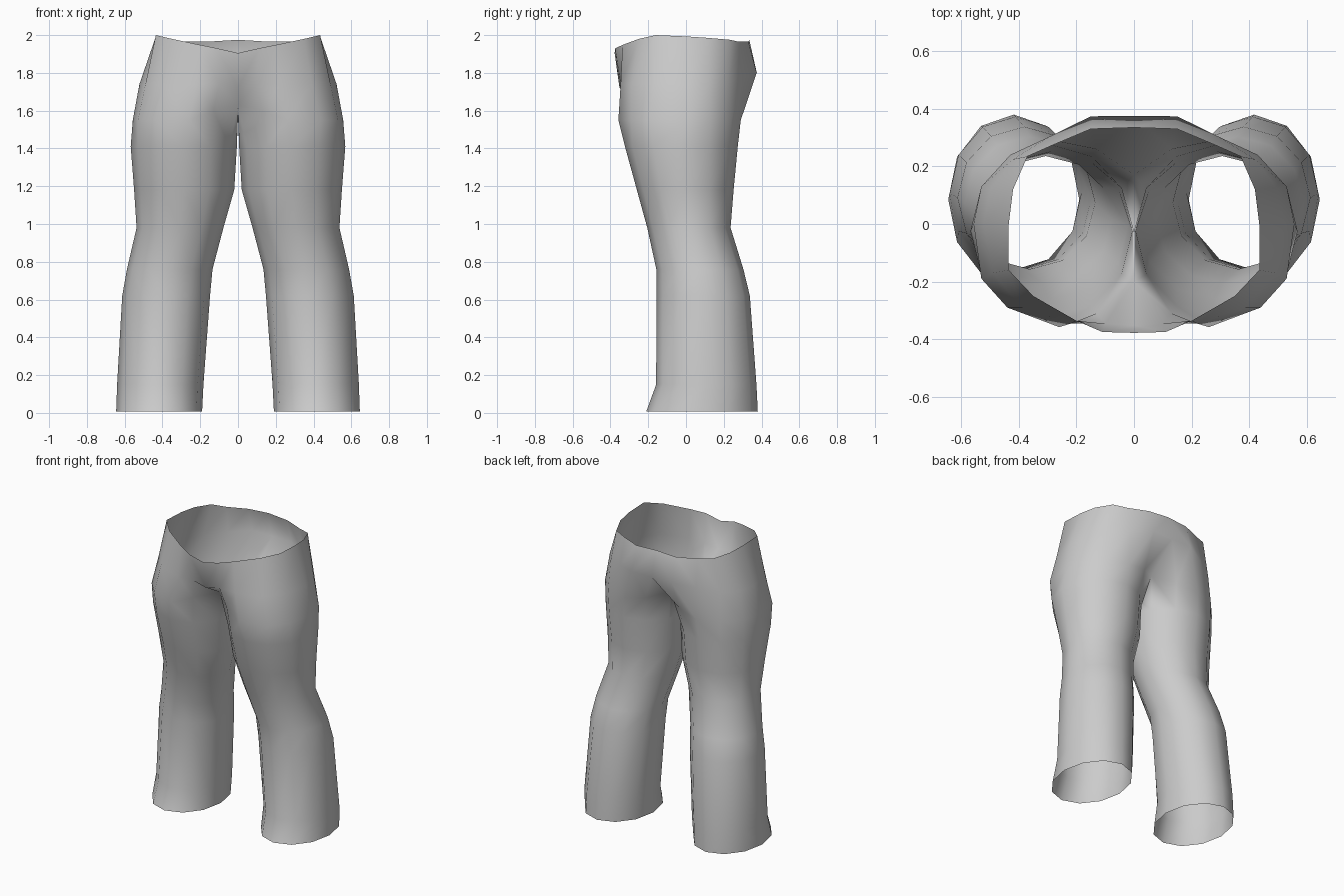
import bpy, bmesh, math

N = 12  # points around each leg; 0 = inner side, 3 = front, 6 = outer side, 9 = back

# Leg sections: height, inner x, outer x, front y, back y
LEG = [
    (0.008, 0.190, 0.645, -0.210, 0.380),
    (0.150, 0.183, 0.640, -0.158, 0.373),
    (0.620, 0.148, 0.613, -0.156, 0.338),
    (0.760, 0.135, 0.588, -0.157, 0.304),
    (0.980, 0.077, 0.537, -0.205, 0.236),
    (1.180, 0.020, 0.550, -0.260, 0.252),
    (1.410, 0.006, 0.568, -0.323, 0.274),
]

# Fork of the legs: full ring whose first, second and last points lie on the centre seam
FORK = [
    (0, -.03, 1.572), (0, -.20, 1.63), (.13, -.31, 1.60), (.26, -.358, 1.55),
    (.44, -.29, 1.55), (.53, -.19, 1.55), (.557, 0, 1.55), (.53, .13, 1.55),
    (.43, .24, 1.55), (.28, .29, 1.55), (.13, .26, 1.58), (0, .17, 1.62),
]

# Hip and waistline: half rings from the front centre to the back centre
HIP = [
    (0, -.352, 1.72), (.10, -.346, 1.74), (.22, -.346, 1.74), (.39, -.29, 1.74),
    (.49, -.17, 1.74), (.522, 0, 1.74), (.50, .12, 1.74), (.42, .225, 1.75),
    (.29, .305, 1.78), (.15, .374, 1.80), (0, .375, 1.80),
]
WAIST = [
    (0, -.378, 1.905), (.11, -.375, 1.93), (.20, -.336, 1.948), (.35, -.25, 1.98),
    (.435, -.16, 2.0), (.435, 0, 1.993), (.42, .12, 1.985), (.37, .235, 1.975),
    (.28, .275, 1.966), (.15, .33, 1.966), (0, .335, 1.975),
]


def leg_ring(z, x0, x1, y0, y1):
    """Oval leg section between the given limits."""
    ring = []
    for k in range(N):
        a = 2 * math.pi * k / N
        ring.append(((x0 + x1) / 2 - (x1 - x0) / 2 * math.cos(a),
                     (y0 + y1) / 2 - (y1 - y0) / 2 * math.sin(a), z))
    return ring


def bridge(bm, low, high, closed):
    """Quads between two rings of equal length."""
    n = len(low)
    for k in range(n if closed else n - 1):
        j = (k + 1) % n
        bm.faces.new((low[k], low[j], high[j], high[k]))


bm = bmesh.new()

# Leg tube up to the fork
rings = [[bm.verts.new(p) for p in r] for r in [leg_ring(*s) for s in LEG] + [FORK]]
for low, high in zip(rings, rings[1:]):
    bridge(bm, low, high, True)

# Half of the seat and waist, open at the centre seam
lower = rings[-1][1:]
for pts in (HIP, WAIST):
    upper = [bm.verts.new(p) for p in pts]
    bridge(bm, lower, upper, False)
    lower = upper

for f in bm.faces:
    f.smooth = True
mesh = bpy.data.meshes.new("trousers")
bm.to_mesh(mesh)
bm.free()

trousers = bpy.data.objects.new("trousers", mesh)
bpy.context.collection.objects.link(trousers)

# Other half, welded along the seam
mirror = trousers.modifiers.new("mirror", 'MIRROR')
mirror.use_clip = True
mirror.merge_threshold = 0.002

cloth = bpy.data.materials.new("grey cloth")
cloth.diffuse_color = (0.6, 0.6, 0.6, 1)
mesh.materials.append(cloth)
